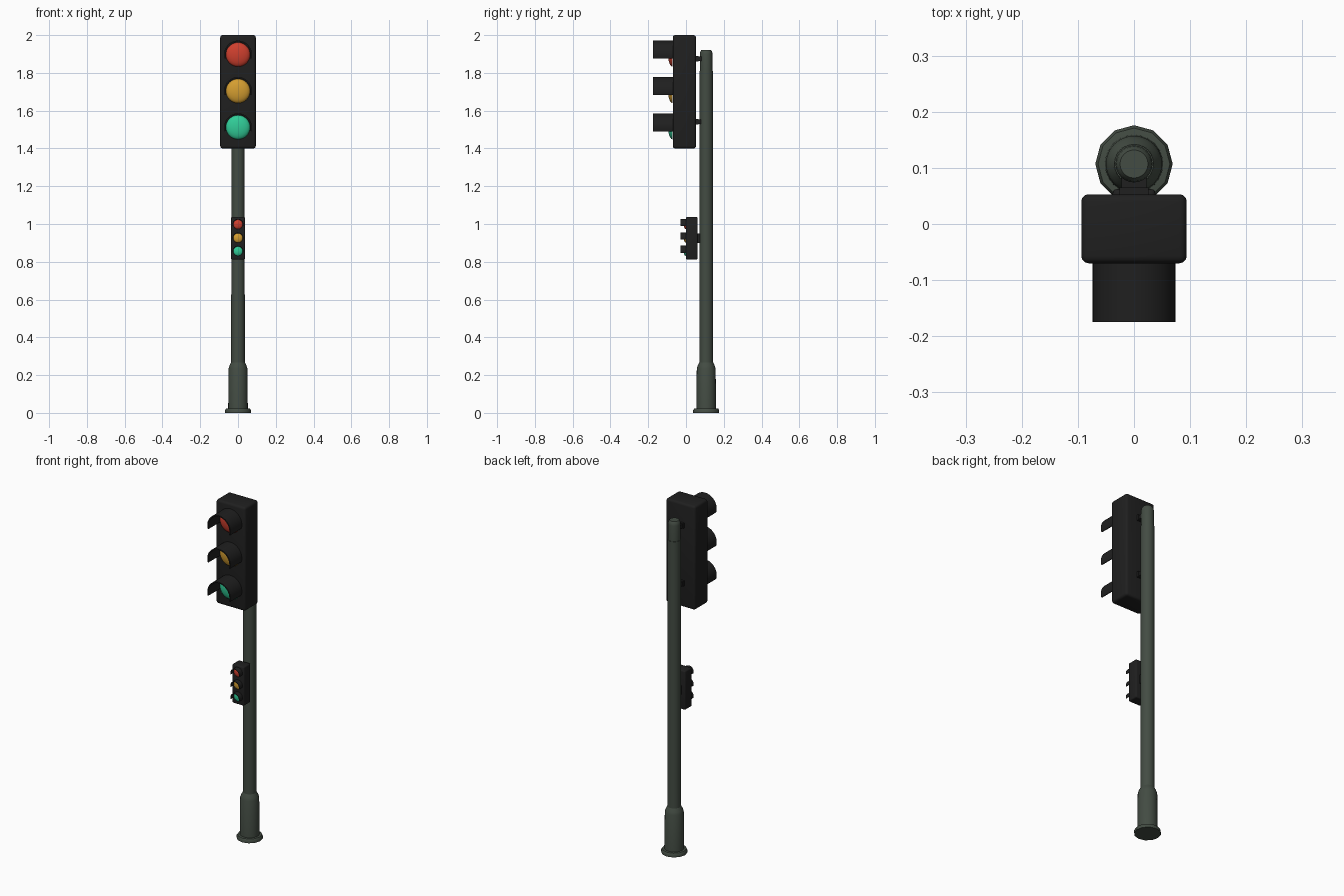
import bpy, bmesh, math

cube = bpy.data.objects.get("Cube")
if cube:
    bpy.data.objects.remove(cube, do_unlink=True)

POLE_Y = 0.107


def make_material(name, rgb):
    mat = bpy.data.materials.new(name)
    mat.use_nodes = True
    mat.diffuse_color = (*rgb, 1)
    mat.node_tree.nodes["Principled BSDF"].inputs["Base Color"].default_value = (*rgb, 1)
    return mat


black = make_material("matte black", (0.014, 0.014, 0.014))
pole_green = make_material("dark grey green", (0.056, 0.072, 0.056))
lens_colors = {
    "red": make_material("signal red", (0.62, 0.05, 0.027)),
    "amber": make_material("signal amber", (0.66, 0.34, 0.03)),
    "green": make_material("signal green", (0.03, 0.6, 0.31)),
}


def finish(bm, name, mat, smooth=True):
    bmesh.ops.recalc_face_normals(bm, faces=bm.faces)
    mesh = bpy.data.meshes.new(name)
    bm.to_mesh(mesh)
    bm.free()
    mesh.materials.append(mat)
    obj = bpy.data.objects.new(name, mesh)
    bpy.context.collection.objects.link(obj)
    if smooth:
        bpy.ops.object.select_all(action='DESELECT')
        obj.select_set(True)
        bpy.context.view_layer.objects.active = obj
        bpy.ops.object.shade_smooth_by_angle(angle=math.radians(35))
    return obj


def box(name, half_x, y0, y1, z0, z1, mat, bevel=0):
    bm = bmesh.new()
    bmesh.ops.create_cube(bm, size=1)
    for v in bm.verts:
        v.co.x *= 2 * half_x
        v.co.y = y0 if v.co.y < 0 else y1
        v.co.z = z0 if v.co.z < 0 else z1
    if bevel:
        bmesh.ops.bevel(bm, geom=bm.edges[:], offset=bevel, segments=3,
                        profile=0.5, affect='EDGES')
    return finish(bm, name, mat)


def skin(bm, rings):
    for a, b in zip(rings, rings[1:]):
        for i in range(len(a)):
            j = (i + 1) % len(a)
            bm.faces.new((a[i], a[j], b[j], b[i]))


def lathe(name, profile, sides, mat):
    """Closed upright turned solid from (radius, height) points."""
    bm = bmesh.new()
    turn = [2 * math.pi * i / sides for i in range(sides)]
    rings = [[bm.verts.new((r * math.cos(a), POLE_Y + r * math.sin(a), z)) for a in turn]
             for r, z in profile]
    skin(bm, rings)
    bm.faces.new(rings[0])
    bm.faces.new(rings[-1])
    return finish(bm, name, mat)


def lens(name, z, radius, y, depth, mat):
    """Shallow dome bulging toward the front."""
    bm = bmesh.new()
    sides, steps = 32, 6
    rings = []
    for k in range(steps):
        t = k / steps * math.pi / 2
        r = radius * math.cos(t)
        rings.append([bm.verts.new((r * math.cos(2 * math.pi * i / sides),
                                    y - depth * math.sin(t),
                                    z + r * math.sin(2 * math.pi * i / sides)))
                      for i in range(sides)])
    skin(bm, rings)
    tip = bm.verts.new((0, y - depth, z))
    for i in range(sides):
        bm.faces.new((rings[-1][i], rings[-1][(i + 1) % sides], tip))
    bm.faces.new(rings[0])
    return finish(bm, name, mat)


def visor(name, z, radius, thickness, y_front, y_back):
    """Open hood: an arc a little over half a circle, with wall thickness."""
    bm = bmesh.new()
    dip, steps = math.radians(17), 24
    rings = []
    for k in range(steps + 1):
        a = -dip + (math.pi + 2 * dip) * k / steps
        rings.append([bm.verts.new((r * math.cos(a), y, z + r * math.sin(a)))
                      for r, y in ((radius, y_front), (radius, y_back),
                                   (radius - thickness, y_back),
                                   (radius - thickness, y_front))])
    skin(bm, rings)
    bm.faces.new(rings[0])
    bm.faces.new(rings[-1])
    return finish(bm, name, black)


def signal_head(prefix, half_x, y0, y1, z0, z1, bevel, centers,
                lens_r, depth, visor_r, wall, visor_front):
    box(prefix + "_housing", half_x, y0, y1, z0, z1, black, bevel)
    for (color, mat), z in zip(lens_colors.items(), centers):
        lens(f"{prefix}_{color}_lens", z, lens_r, y0 - 0.001, depth, mat)
        visor(f"{prefix}_{color}_visor", z, visor_r, wall, visor_front, y0 + 0.004)


# Pole, with its foot sleeve and base flange
lathe("pole", [(0.036, 0.2), (0.035, 1.81), (0.033, 1.81), (0.033, 1.9),
               (0.031, 1.913), (0.025, 1.922)], 24, pole_green)
lathe("foot_sleeve", [(0.052, 0.01), (0.05, 0.235), (0.045, 0.25), (0.036, 0.268)],
      24, pole_green)
lathe("base_flange", [(0.069, 0), (0.069, 0.014), (0.064, 0.022), (0.05, 0.024)],
      12, pole_green)

# Main signal head and small repeater head
signal_head("main", 0.094, -0.07, 0.053, 1.4, 2.0, 0.013, (1.897, 1.704, 1.512),
            0.064, 0.024, 0.074, 0.007, -0.175)
signal_head("repeater", 0.038, 0.0, 0.062, 0.812, 1.037, 0.007, (0.998, 0.926, 0.856),
            0.025, 0.011, 0.029, 0.003, -0.029)

# Brackets joining the heads to the pole
for label, z in (("upper", 1.875), ("lower", 1.541)):
    box(label + "_bracket_arm", 0.022, 0.05, 0.09, z - 0.011, z + 0.011, black)
    box(label + "_bracket_plate", 0.026, 0.05, 0.065, z - 0.015, z + 0.015, black)
box("repeater_bracket", 0.015, 0.06, 0.09, 0.9, 0.95, black)
